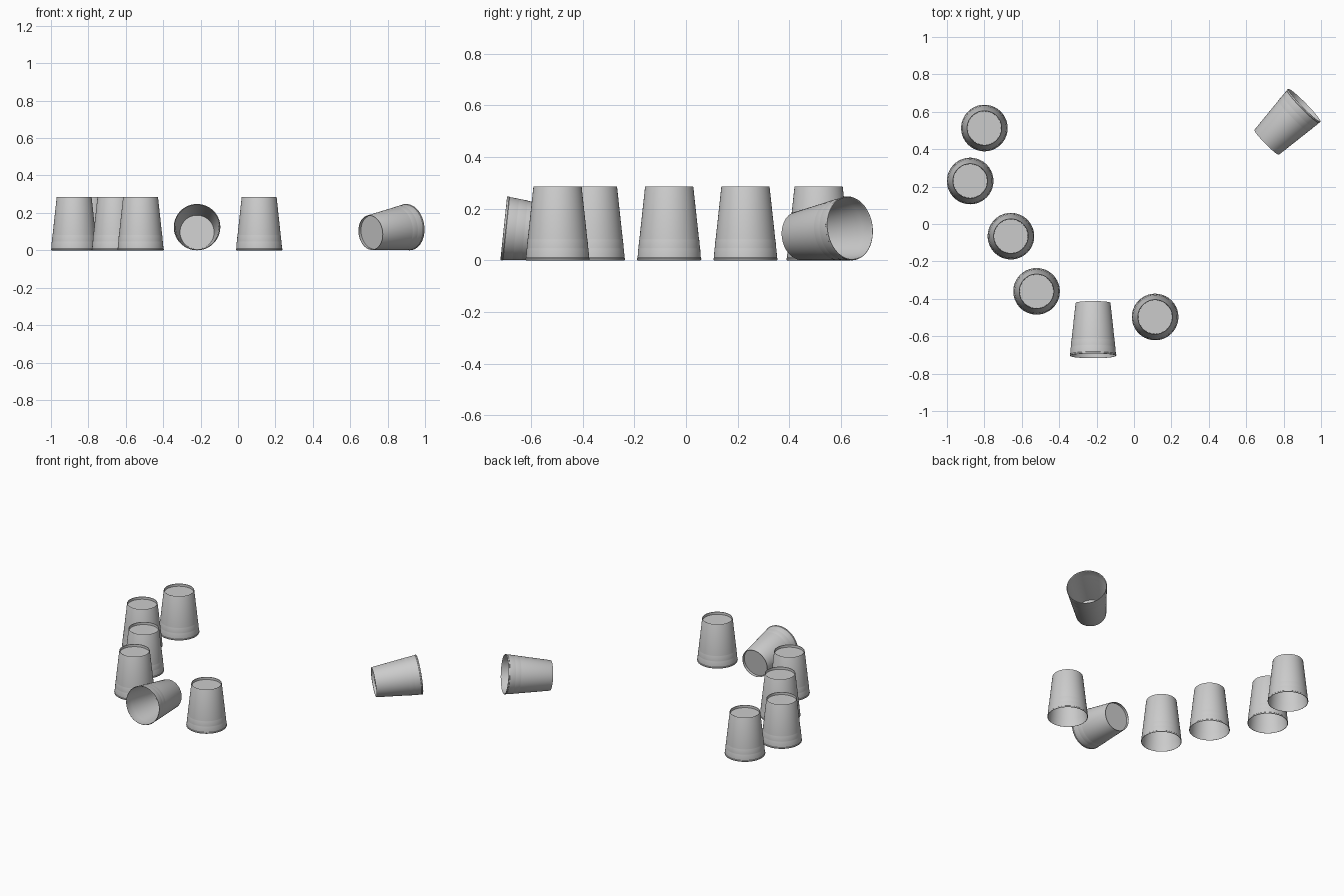
import bpy, bmesh
from math import sin, cos, pi, radians
from mathutils import Vector

if "Cube" in bpy.data.objects:
    bpy.data.objects.remove(bpy.data.objects["Cube"])

SIDES = 64
TILT = radians(6)   # wall taper, also the pitch of a cup lying on its side

# Closed wall profile (radius, height) of an upside-down cup, rim at z = 0
PROFILE = [
    (0.1195, 0.003), (0.1215, 0.0), (0.1235, 0.001), (0.1245, 0.004),   # rolled lip
    (0.1240, 0.008), (0.1222, 0.010),
    (0.1200, 0.043), (0.1190, 0.046), (0.1188, 0.049),                  # lower step
    (0.1165, 0.077), (0.1155, 0.080), (0.1152, 0.083),                  # upper step
    (0.0935, 0.283), (0.0925, 0.285), (0.0905, 0.284),                  # foot ring
    (0.0900, 0.268), (0, 0.268), (0, 0.265), (0.0912, 0.265),           # recessed base
    (0.1125, 0.083), (0.1132, 0.079), (0.1162, 0.049), (0.1170, 0.045), # inner wall
    (0.1195, 0.010),
]


def cup_mesh():
    bm = bmesh.new()
    rings = []
    for r, z in PROFILE:
        if r == 0:
            rings.append([bm.verts.new((0, 0, z))] * SIDES)
        else:
            rings.append([bm.verts.new((r * cos(2 * pi * i / SIDES),
                                        r * sin(2 * pi * i / SIDES), z))
                          for i in range(SIDES)])
    for a, b in zip(rings, rings[1:] + rings[:1]):
        if a[0] is a[1] and b[0] is b[1]:
            continue
        for i in range(SIDES):
            j = (i + 1) % SIDES
            quad = list(dict.fromkeys((a[i], a[j], b[j], b[i])))
            bm.faces.new(quad)
    bmesh.ops.recalc_face_normals(bm, faces=bm.faces)
    me = bpy.data.meshes.new("cup")
    bm.to_mesh(me)
    bm.free()
    return me


mesh = cup_mesh()


def add_cup(name, x, y, opening=None):
    """Stand a cup on its rim, or lay it with its mouth facing a heading."""
    ob = bpy.data.objects.new(name, mesh)
    bpy.context.collection.objects.link(ob)
    ob.location = (x, y, 0)
    if opening is not None:
        h = radians(opening)
        base_dir = Vector((-cos(h) * cos(TILT), -sin(h) * cos(TILT), -sin(TILT)))
        q = base_dir.to_track_quat('Z', 'Y')
        ob.rotation_euler = q.to_euler()
        ob.location.z = -min((q @ v.co).z for v in mesh.vertices)
    return ob


# Cups standing upside down
for i, (x, y) in enumerate([(-0.80, 0.513), (-0.876, 0.23), (-0.658, -0.065),
                            (-0.521, -0.36), (0.113, -0.497)]):
    add_cup(f"standing_cup_{i + 1}", x, y)

# Cups lying on their sides (x, y is the rim centre)
add_cup("lying_cup_front", -0.219, -0.705, -90)
add_cup("lying_cup_right", 0.911, 0.635, 44.5)

# Smooth walls with crisp steps
for ob in bpy.context.collection.objects:
    ob.select_set(True)
    bpy.context.view_layer.objects.active = ob
bpy.ops.object.shade_smooth_by_angle(angle=radians(30))
